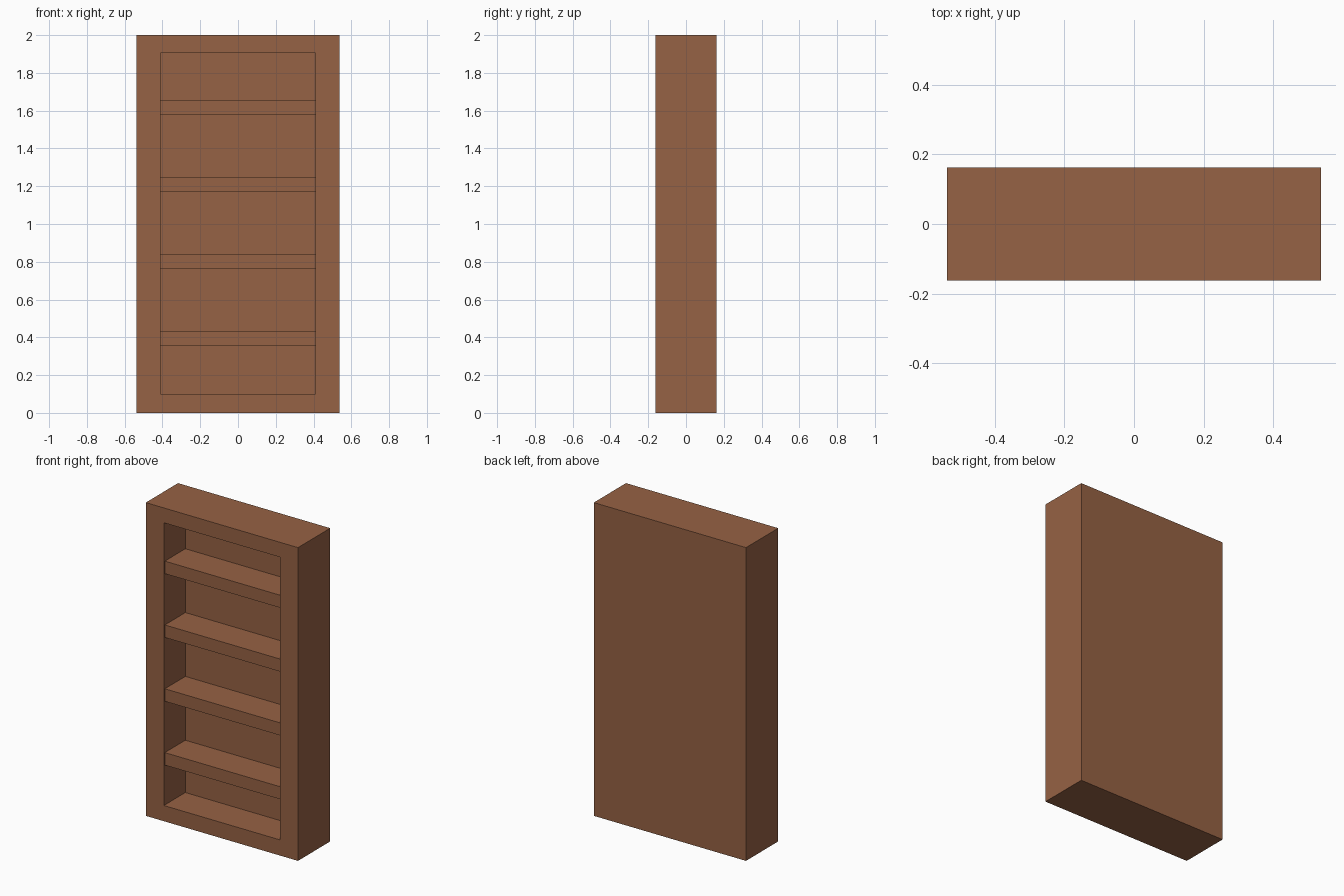
import bpy, bmesh
from mathutils import Matrix, Vector

if "Cube" in bpy.data.objects:
    bpy.data.objects.remove(bpy.data.objects["Cube"])

W, D, H = 1.075, 0.325, 2.0            # outer size
IN_W, IN_Z0, IN_Z1 = 0.82, 0.10, 1.905  # front opening
RECESS = 0.217                         # opening depth
SHELF_T = 0.08

wood = bpy.data.materials.new("brown_wood")
wood.diffuse_color = (0.305, 0.122, 0.058, 1)
wood.use_nodes = True
wood.node_tree.nodes["Principled BSDF"].inputs["Base Color"].default_value = wood.diffuse_color


def box(bm, size, centre):
    m = Matrix.Translation(centre) @ Matrix.Diagonal((*size, 1))
    return bmesh.ops.create_cube(bm, size=1, matrix=m)


def finish(bm, name):
    bmesh.ops.recalc_face_normals(bm, faces=bm.faces)
    me = bpy.data.meshes.new(name)
    bm.to_mesh(me)
    bm.free()
    me.materials.append(wood)
    ob = bpy.data.objects.new(name, me)
    bpy.context.collection.objects.link(ob)


# Cabinet: solid block whose front is inset to a frame, then pushed in
bm = bmesh.new()
box(bm, (W, D, H), (0, 0, H / 2))
front = min(bm.faces, key=lambda f: f.calc_center_median().y)
bmesh.ops.inset_individual(bm, faces=[front], thickness=0.1)
for v in front.verts:
    v.co.x = IN_W / 2 if v.co.x > 0 else -IN_W / 2
    v.co.z = IN_Z1 if v.co.z > H / 2 else IN_Z0
new = bmesh.ops.extrude_discrete_faces(bm, faces=[front])["faces"]
bmesh.ops.translate(bm, verts=new[0].verts, vec=Vector((0, RECESS, 0)))
finish(bm, "cabinet_frame")

# Shelves, set slightly behind the frame
y0, y1 = -D / 2 + 0.01, -D / 2 + RECESS
for i in range(4):
    bm = bmesh.new()
    box(bm, (IN_W, y1 - y0, SHELF_T), (0, (y0 + y1) / 2, 0.394 + i * 0.4075))
    finish(bm, f"shelf_{i + 1}")
